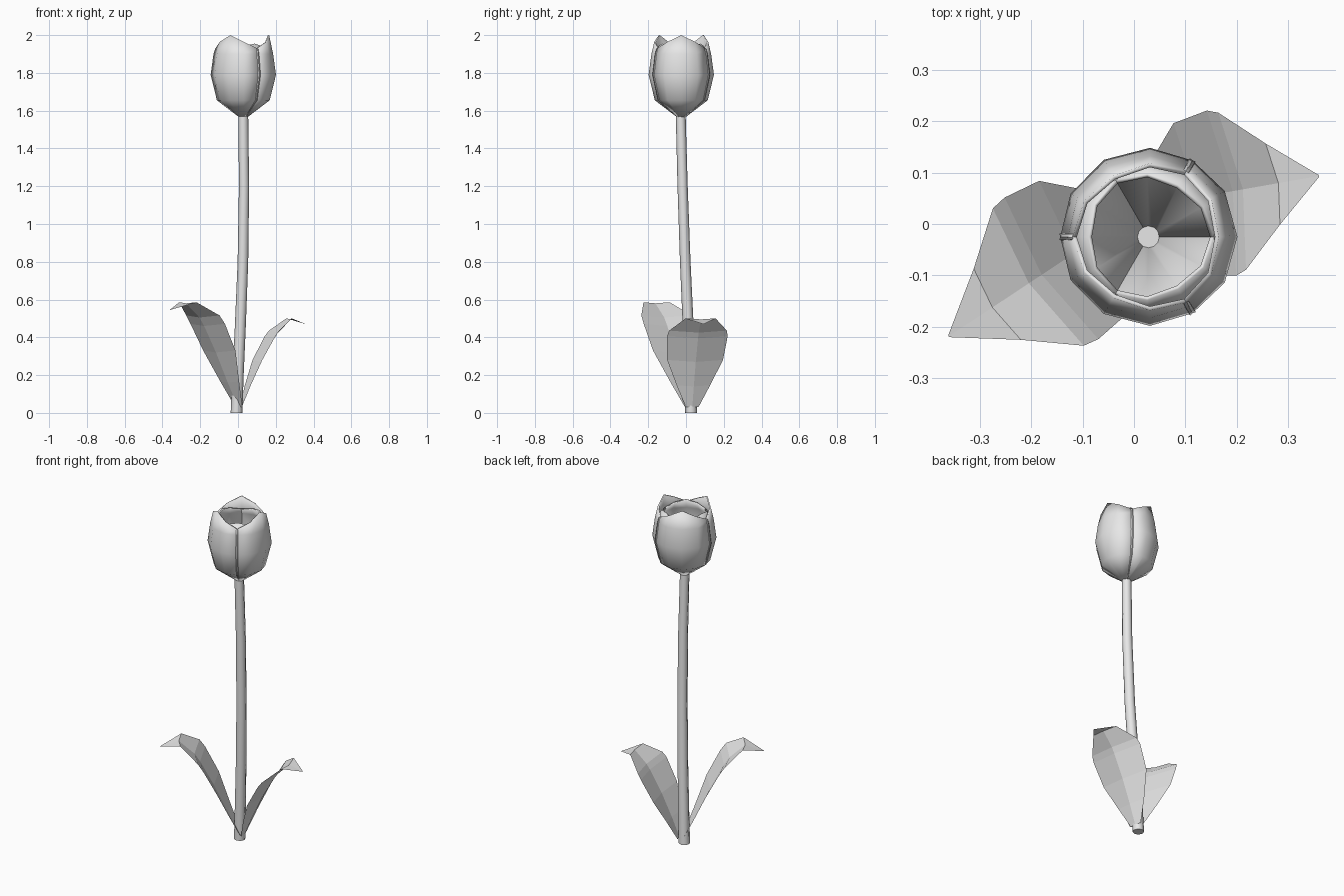
import bpy
import math
from mathutils import Vector

cube = bpy.data.objects.get("Cube")
if cube:
    bpy.data.objects.remove(cube, do_unlink=True)

grey = bpy.data.materials.new("plain grey")
grey.use_nodes = True
COLOUR = (0.8, 0.8, 0.8, 1)
grey.diffuse_color = COLOUR
grey.node_tree.nodes["Principled BSDF"].inputs["Base Color"].default_value = COLOUR


def add_mesh(name, verts, faces, smooth_angle=None):
    mesh = bpy.data.meshes.new(name)
    mesh.from_pydata(verts, [], faces)
    mesh.update()
    mesh.materials.append(grey)
    obj = bpy.data.objects.new(name, mesh)
    bpy.context.collection.objects.link(obj)
    if smooth_angle:
        bpy.ops.object.select_all(action='DESELECT')
        obj.select_set(True)
        bpy.context.view_layer.objects.active = obj
        bpy.ops.object.shade_smooth_by_angle(angle=math.radians(smooth_angle))
    return obj


def grid_faces(rows, cols, closed=False):
    """Quads joining consecutive rows of points."""
    faces = []
    for r in range(rows - 1):
        for c in range(cols if closed else cols - 1):
            d = (c + 1) % cols
            faces.append((r * cols + c, r * cols + d,
                          (r + 1) * cols + d, (r + 1) * cols + c))
    return faces


# Stem: a gently bent tube along a short path
path = [(-0.008, 0.027, 0), (0.0, 0.022, 0.2), (0.012, 0.012, 0.45),
        (0.026, -0.004, 0.8), (0.032, -0.018, 1.2), (0.028, -0.028, 1.575)]
SIDES = 8
stem = []
for i, (x, y, z) in enumerate(path):
    radius = 0.031 - 0.001 * i
    for s in range(SIDES):
        a = math.tau * s / SIDES
        stem.append((x + radius * math.cos(a), y + radius * math.sin(a), z))
caps = [tuple(reversed(range(SIDES))),
        tuple(range(len(stem) - SIDES, len(stem)))]
add_mesh("stem", stem, grid_faces(len(path), SIDES, True) + caps, 50)


# Bloom: three outer and three inner cupped petals
BLOOM = Vector((0.028, -0.025, 0))
profile = [(0.022, 1.565), (0.14, 1.655), (0.173, 1.79), (0.158, 1.90)]


def petal(name, angle, scale, tip_radius, tip, drop):
    spread = (-62, -31, 0, 31, 62)
    verts = []
    for radius, z in profile + [(tip_radius, tip)]:
        for offset in spread:
            a = math.radians(angle + offset)
            r = radius * (scale if z > profile[0][1] else 1)
            height = z
            if z == tip:
                height -= drop * abs(offset) / spread[-1]
                r += 0.012 * abs(offset) / spread[-1]
            verts.append(BLOOM + Vector((r * math.cos(a), r * math.sin(a), height)))
    obj = add_mesh(name, verts, grid_faces(len(profile) + 1, len(spread)), 40)
    thick = obj.modifiers.new("thickness", 'SOLIDIFY')
    thick.thickness = 0.008
    thick.offset = -1


for k in range(3):
    petal(f"outer_petal_{k + 1}", 120 * k, 1.0, 0.137, 2.0, 0.072)
    petal(f"inner_petal_{k + 1}", 120 * k + 60, 0.9, 0.13, 1.955, 0.03)


# Leaves: folded blades arching outward, rows of (reach, height, half width)
def leaf(name, base, angle, rows, fold=0.022):
    out = Vector((math.cos(angle), math.sin(angle), 0))
    side = Vector((-out.y, out.x, 0))
    verts = []
    for reach, height, half in rows:
        for t in (-1, -0.5, 0, 0.5, 1):
            lift = fold * abs(t) * half / 0.16
            verts.append(Vector(base) + side * half * t + out * (reach - lift)
                         + Vector((0, 0, height + lift * 0.5)))
    add_mesh(name, verts, grid_faces(len(rows), 5))


leaf("left_leaf", (0, 0.03, 0), math.radians(10),
     [(0.02, 0.03, 0.035), (0.065, 0.14, 0.09), (0.125, 0.27, 0.15),
      (0.195, 0.395, 0.163), (0.215, 0.425, 0.155),
      (0.285, 0.495, 0.08), (0.365, 0.47, 0.002)])
leaf("right_leaf", (0, 0.02, 0), math.radians(213.5),
     [(0.0, 0.03, 0.035), (0.065, 0.16, 0.09), (0.14, 0.32, 0.155),
      (0.215, 0.46, 0.165), (0.245, 0.505, 0.16),
      (0.33, 0.58, 0.083), (0.432, 0.545, 0.002)])
